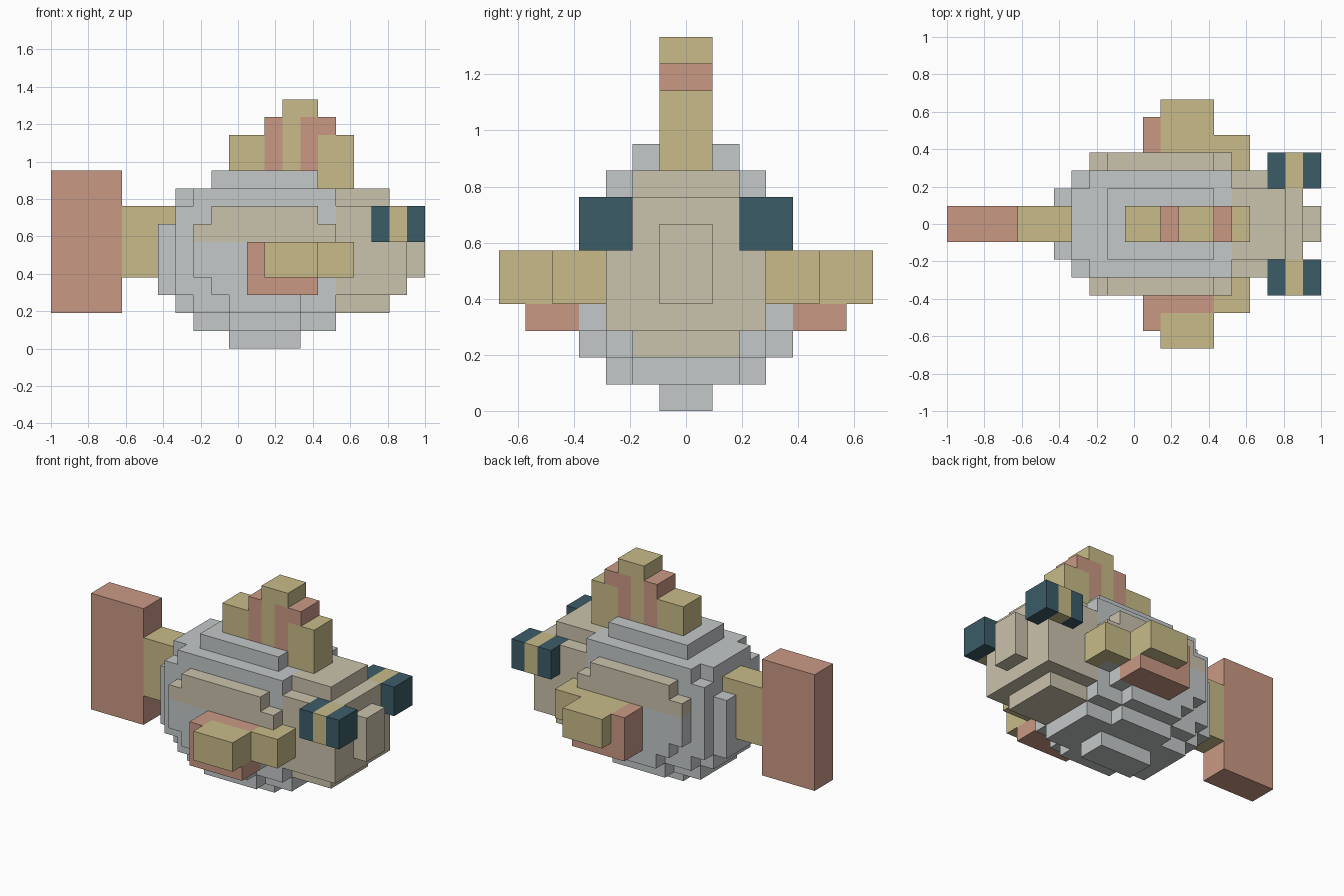
import bpy, bmesh, math

if "Cube" in bpy.data.objects:
    bpy.data.objects.remove(bpy.data.objects["Cube"])

U = 2 / 21  # size of one block


def make_mat(name, r, g, b):
    m = bpy.data.materials.new(name)
    m.diffuse_color = [((c / 255 + 0.055) / 1.055) ** 2.4 for c in (r, g, b)] + [1]
    m.use_nodes = True
    m.node_tree.nodes["Principled BSDF"].inputs["Base Color"].default_value = m.diffuse_color
    return m


MATS = [make_mat("pale_grey", 196, 200, 201), make_mat("beige", 202, 194, 172),
        make_mat("olive_yellow", 200, 187, 136), make_mat("salmon_pink", 202, 153, 133),
        make_mat("dark_teal", 60, 92, 104)]
GREY, BEIGE, OLIVE, PINK, TEAL = range(5)
cells = {}  # block position -> (part name, colour)


def box(part, col, x0, x1, y0, y1, z0, z1):
    """Fill a box of blocks; later boxes replace earlier ones."""
    for x in range(x0, x1):
        for y in range(y0, y1):
            for z in range(z0, z1):
                cells[x, y, z] = (part, col)


def centred(part, col, x0, x1, w, z0, z1):
    box(part, col, x0, x1, -w, w, z0, z1)


# tail stem and tail fin
centred("tail_stem", OLIVE, 4, 8, 1, 4, 8)
centred("tail_fin", PINK, 0, 4, 1, 2, 10)

# side fins
for s, name in ((-1, "right_fin"), (1, "left_fin")):
    def side(col, x0, x1, y0, y1, z0, z1):
        a, b = sorted((s * y0, s * y1))
        box(name, col, x0, x1, a, b, z0, z1)
    side(PINK, 11, 15, 3, 6, 3, 4)
    side(PINK, 11, 12, 3, 6, 4, 6)
    side(OLIVE, 12, 15, 3, 7, 4, 6)
    side(OLIVE, 15, 17, 3, 5, 4, 6)
    if s < 0:
        side(PINK, 11, 15, 3, 5, 4, 6)

# rounded body: x start, x end, half width, z start, z end
for b in ((6, 16, 2, 3, 7), (7, 16, 2, 2, 9), (9, 15, 2, 9, 10),
          (8, 16, 2, 1, 2), (10, 14, 1, 0, 1), (10, 14, 3, 1, 2),
          (7, 16, 3, 3, 8), (8, 16, 3, 2, 8), (8, 16, 3, 8, 9),
          (8, 16, 4, 4, 6), (9, 15, 4, 3, 4), (10, 14, 4, 2, 3)):
    centred("body", GREY, *b)
# side stripes
for y in (-4, 3):
    box("body", BEIGE, 8, 16, y, y + 1, 6, 7)
    box("body", BEIGE, 9, 15, y, y + 1, 7, 8)

# snout
for b in ((16, 19, 2, 2, 9), (16, 20, 3, 3, 6), (16, 18, 3, 6, 8),
          (16, 20, 2, 3, 8), (20, 21, 1, 4, 7)):
    centred("snout", BEIGE, *b)

# banded eyes
for y, name in ((-4, "right_eye"), (2, "left_eye")):
    box(name, TEAL, 18, 21, y, y + 2, 6, 8)
    box(name, OLIVE, 19, 20, y, y + 2, 6, 8)

# top fin
for col, x0, x1, z0, z1 in ((OLIVE, 10, 12, 10, 12), (PINK, 12, 13, 10, 13),
                            (OLIVE, 13, 15, 10, 14), (PINK, 14, 16, 10, 13),
                            (OLIVE, 15, 17, 9, 12)):
    centred("top_fin", col, x0, x1, 1, z0, z1)

# build one mesh per part from the exposed block sides
for part in sorted({p for p, c in cells.values()}):
    bm = bmesh.new()
    for pos, (p, col) in cells.items():
        if p != part:
            continue
        for axis in range(3):
            for d in (0, 1):
                n = list(pos)
                n[axis] += 2 * d - 1
                if tuple(n) in cells:
                    continue
                verts = []
                for a, b in ((0, 0), (1, 0), (1, 1), (0, 1)):
                    v = list(pos)
                    v[axis] += d
                    v[(axis + 1) % 3] += a
                    v[(axis + 2) % 3] += b
                    verts.append(bm.verts.new((v[0] * U - 1, v[1] * U, v[2] * U)))
                f = bm.faces.new(verts if d else verts[::-1])
                f.material_index = col
    bmesh.ops.remove_doubles(bm, verts=bm.verts, dist=0.001)
    bmesh.ops.dissolve_limit(bm, angle_limit=math.radians(1), verts=bm.verts,
                             edges=bm.edges, delimit={'MATERIAL'})
    me = bpy.data.meshes.new(part)
    bm.to_mesh(me)
    bm.free()
    for m in MATS:
        me.materials.append(m)
    bpy.context.collection.objects.link(bpy.data.objects.new(part, me))
